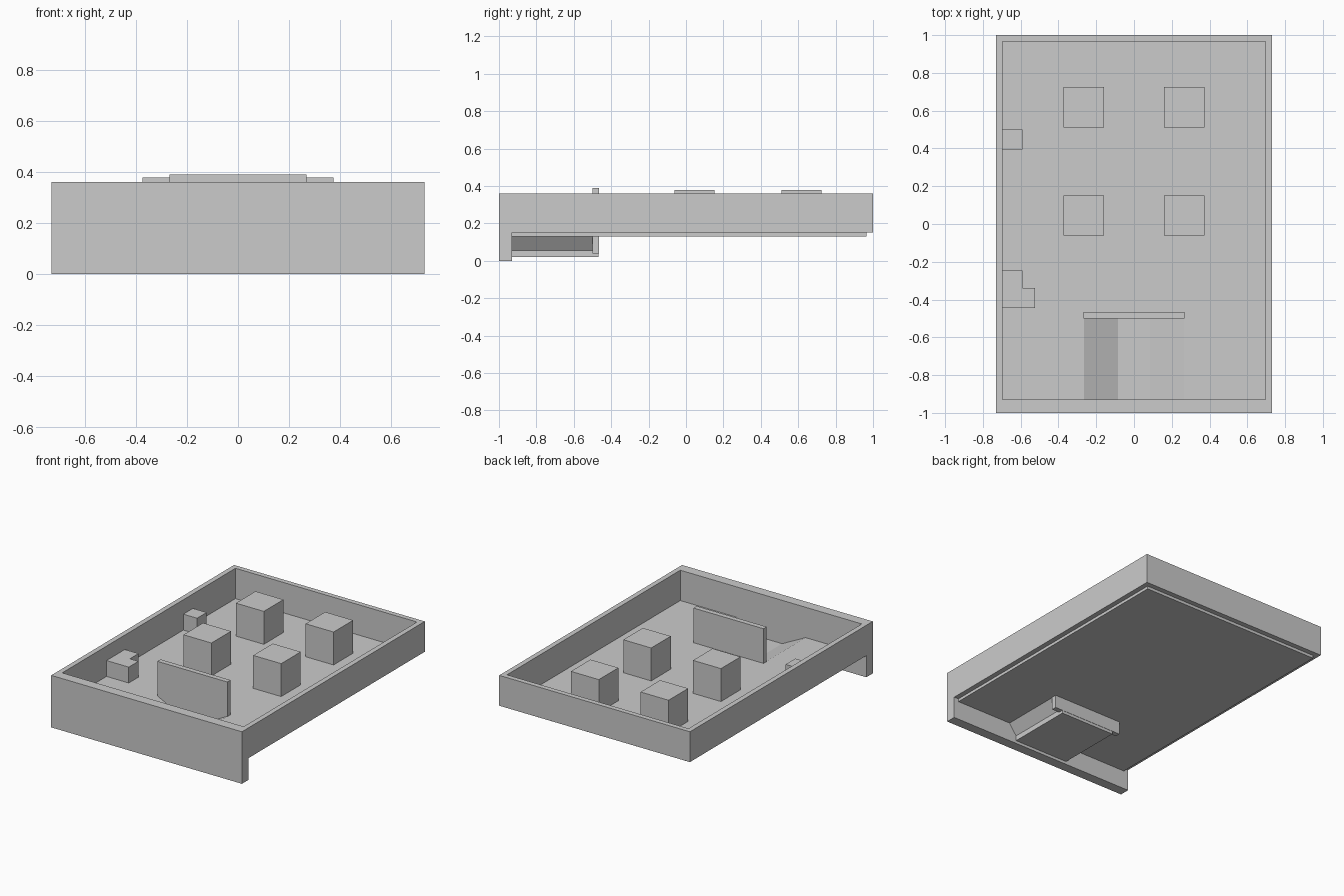
import bpy, bmesh

if "Cube" in bpy.data.objects:
    bpy.data.objects.remove(bpy.data.objects["Cube"])


def prism(name, pts, axis, lo, hi):
    """Extrude a 2D profile: axis 'z' uses (x, y) points, axis 'y' uses (x, z) points."""
    bm = bmesh.new()
    place = (lambda a, b, t: (a, b, t)) if axis == 'z' else (lambda a, b, t: (a, t, b))
    face = bm.faces.new([bm.verts.new(place(a, b, lo)) for a, b in pts])
    new = bmesh.ops.extrude_face_region(bm, geom=[face])['geom']
    shift = (0, 0, hi - lo) if axis == 'z' else (0, hi - lo, 0)
    bmesh.ops.translate(bm, vec=shift, verts=[v for v in new if isinstance(v, bmesh.types.BMVert)])
    bmesh.ops.recalc_face_normals(bm, faces=bm.faces)
    mesh = bpy.data.meshes.new(name)
    bm.to_mesh(mesh)
    bm.free()
    ob = bpy.data.objects.new(name, mesh)
    bpy.context.collection.objects.link(ob)
    return ob


def box(name, x0, x1, y0, y1, z0, z1):
    return prism(name, [(x0, y0), (x1, y0), (x1, y1), (x0, y1)], 'z', z0, z1)


def cut(target, cutter):
    mod = target.modifiers.new("cut", 'BOOLEAN')
    mod.operation = 'DIFFERENCE'
    mod.solver = 'EXACT'
    mod.object = cutter
    cutter.hide_render = True
    cutter.hide_viewport = True


W, IW = 0.73, 0.695          # outer and inner half widths
FRONT, BACK = -0.93, 0.965   # inner faces of front and back walls
FLOOR, RIM = 0.15, 0.36

# Rim: a U-shaped wall on three sides, plus the deep front wall
prism("rim_wall", [(-W, FRONT), (-W, 1), (W, 1), (W, FRONT),
                   (IW, FRONT), (IW, BACK), (-IW, BACK), (-IW, FRONT)], 'z', FLOOR, RIM)
box("front_wall", -W, W, -1, FRONT, 0, RIM)

# Floor slab, protruding slightly below the rim, opened for the trough
slab = box("floor_slab", -IW, IW, FRONT, BACK, 0.13, FLOOR)
cut(slab, box("trough_opening_cutter", -0.265, 0.265, -0.96, -0.47, 0.0, 0.3))

# Sunken trough with sloping sides behind the front wall
half = [(0.085, 0.06), (0.265, FLOOR), (0.265, 0.13), (0.21, 0.055), (0.21, 0.02)]
prism("trough", half + [(-x, z) for x, z in reversed(half)], 'y', FRONT, -0.467)

# Upright panel closing the trough
box("divider_panel", -0.268, 0.268, -0.5, -0.465, 0.04, 0.39)

# Four square pegs
for sx in (-1, 1):
    for y in (0.045, 0.618):
        x = sx * 0.267
        box("peg", x - 0.107, x + 0.107, y - 0.107, y + 0.107, FLOOR, 0.378)

# Small blocks against the left wall
box("corner_block", -IW, -0.59, 0.395, 0.5, FLOOR, 0.26)
prism("l_shaped_block", [(-IW, -0.445), (-0.525, -0.445), (-0.525, -0.34),
                         (-0.59, -0.34), (-0.59, -0.245), (-IW, -0.245)], 'z', FLOOR, 0.26)
